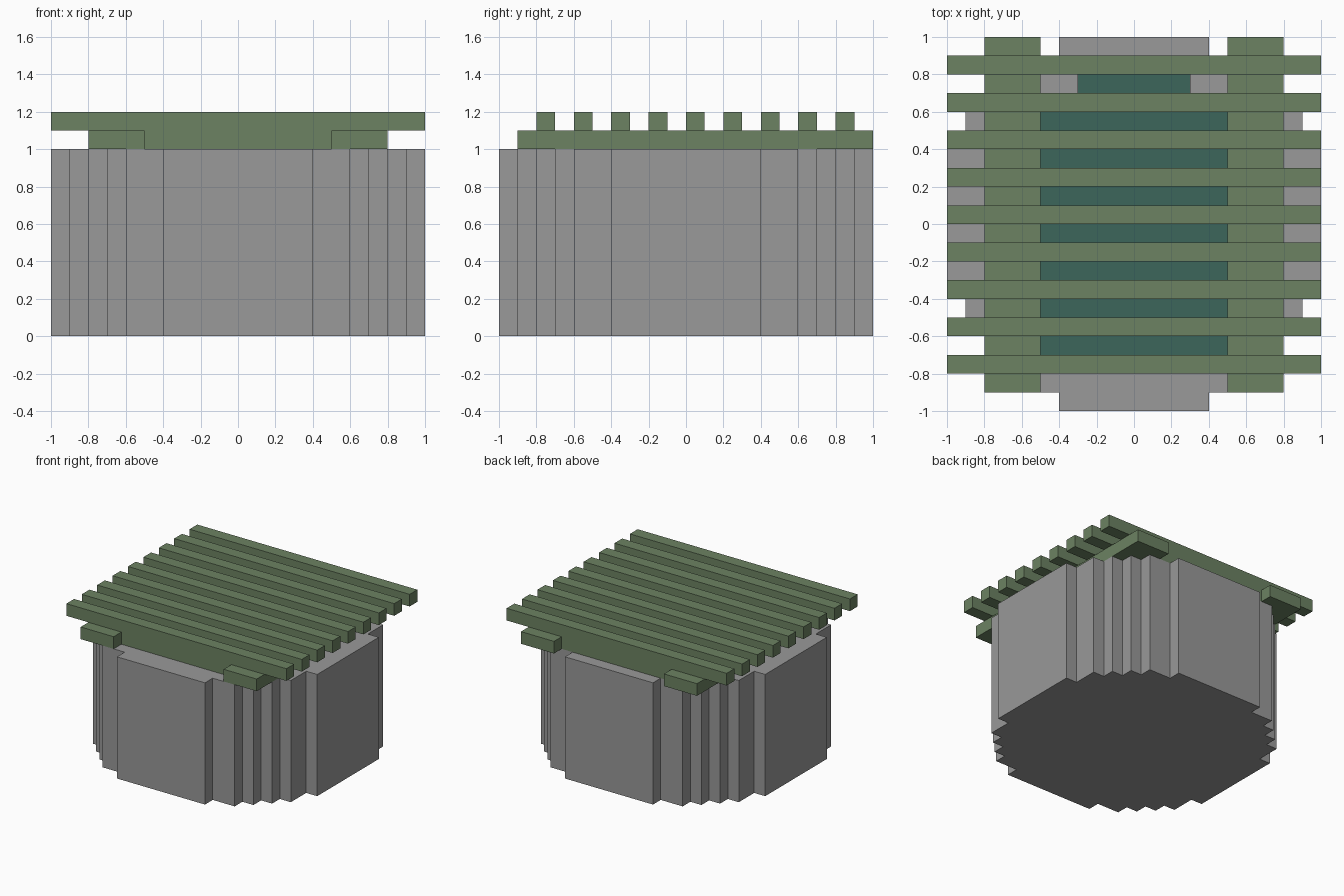
import bpy, bmesh

cube = bpy.data.objects.get("Cube")
if cube:
    bpy.data.objects.remove(cube, do_unlink=True)


def material(name, rgb):
    mat = bpy.data.materials.new(name)
    mat.use_nodes = True
    mat.diffuse_color = (*rgb, 1)
    mat.node_tree.nodes["Principled BSDF"].inputs["Base Color"].default_value = (*rgb, 1)
    return mat


STONE = material("stone grey", (0.319, 0.319, 0.319))
WOOD = material("moss green", (0.150, 0.223, 0.122))
WATER = material("deep teal", (0.045, 0.133, 0.105))


def finish(bm, name, mat):
    bmesh.ops.recalc_face_normals(bm, faces=bm.faces[:])
    mesh = bpy.data.meshes.new(name)
    bm.to_mesh(mesh)
    bm.free()
    mesh.materials.append(mat)
    obj = bpy.data.objects.new(name, mesh)
    bpy.context.collection.objects.link(obj)
    return obj


def box(name, low, high, mat):
    bm = bmesh.new()
    bmesh.ops.create_cube(bm, size=1)
    for v in bm.verts:
        v.co = [b if c > 0 else a for a, b, c in zip(low, high, v.co)]
    return finish(bm, name, mat)


def stepped_circle(steps):
    """Blocky round outline: one stepped quarter turned four times."""
    quarter = []
    for i, (x, y) in enumerate(steps):
        if i:
            quarter.append((x, steps[i - 1][1]))
        quarter.append((x, y))
    outline = []
    for _ in range(4):
        outline += quarter
        quarter = [(-y, x) for x, y in quarter]
    return outline


def ring(bm, outline, z):
    return [bm.verts.new((x, y, z)) for x, y in outline]


def wall(bm, lower, upper):
    n = len(lower)
    for i in range(n):
        j = (i + 1) % n
        bm.faces.new((lower[i], lower[j], upper[j], upper[i]))


outer = stepped_circle([(1, .4), (.9, .6), (.8, .7), (.7, .8), (.6, .9), (.4, 1)])
inner = stepped_circle([(.8, .3), (.7, .5), (.6, .6), (.5, .7), (.3, .8)])

# Hollow stone basin with a flat rim
bm = bmesh.new()
base, rim_out = ring(bm, outer, 0), ring(bm, outer, 1)
floor, rim_in = ring(bm, inner, .1), ring(bm, inner, 1)
wall(bm, base, rim_out)
wall(bm, floor, rim_in)
bm.faces.new(base)
bm.faces.new(floor)
rim_edges = [bm.edges.get((loop[i - 1], loop[i]))
             for loop in (rim_out, rim_in) for i in range(len(loop))]
bmesh.ops.triangle_fill(bm, use_beauty=True, edges=rim_edges)
finish(bm, "basin", STONE)

# Water filling the basin
bm = bmesh.new()
low, top = ring(bm, inner, .1), ring(bm, inner, .9)
wall(bm, low, top)
bm.faces.new(low)
bm.faces.new(top)
finish(bm, "water", WATER)

# Two rails resting on the rim
box("rail_left", (.5, -.9, 1), (.8, 1, 1.1), WOOD)
box("rail_right", (-.8, -.9, 1), (-.5, 1, 1.1), WOOD)

# Cross pieces closing the frame between the rails
box("cross_piece_front", (-.5, -.8, 1), (.5, -.7, 1.1), WOOD)
box("cross_piece_back", (-.5, .8, 1), (.5, .9, 1.1), WOOD)

# Evenly spaced slats across the top
for i in range(9):
    y = -.8 + .2 * i
    box(f"slat_{i + 1}", (-1, y, 1.1), (1, y + .1, 1.2), WOOD)
